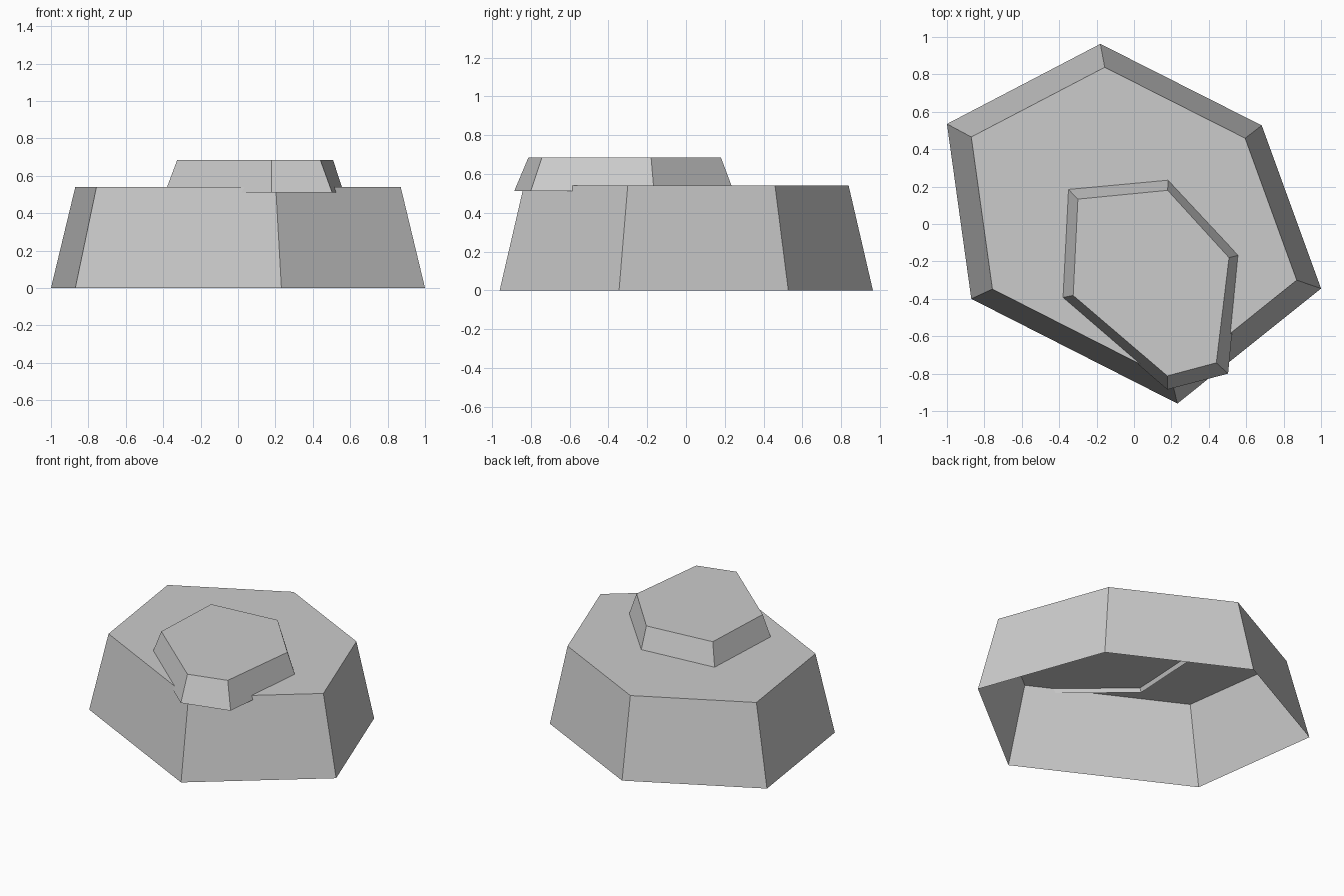
import bpy
import bmesh

default_cube = bpy.data.objects.get("Cube")
if default_cube:
    bpy.data.objects.remove(default_cube, do_unlink=True)

# One stone grey for both slabs
grey = bpy.data.materials.new("stone grey")
grey.use_nodes = True
colour = (0.6, 0.6, 0.6, 1)
grey.diffuse_color = colour
grey.node_tree.nodes["Principled BSDF"].inputs["Base Color"].default_value = colour


def open_slab(name, lower, upper, z_low, z_high):
    """Tapered slab with a flat cap and no underside; outlines run clockwise."""
    bm = bmesh.new()
    low = [bm.verts.new((x, y, z_low)) for x, y in lower]
    high = [bm.verts.new((x, y, z_high)) for x, y in upper]
    count = len(low)
    for i in range(count):
        j = (i + 1) % count
        bm.faces.new((low[j], low[i], high[i], high[j]))
    bm.faces.new(high[::-1])
    mesh = bpy.data.meshes.new(name)
    bm.to_mesh(mesh)
    bm.free()
    mesh.materials.append(grey)
    obj = bpy.data.objects.new(name, mesh)
    bpy.context.collection.objects.link(obj)
    return obj


# Wide base stone, evenly tapered
base = [(-1, 0.535), (-0.18, 0.963), (0.683, 0.527),
        (1, -0.345), (0.232, -0.96), (-0.87, -0.40)]
open_slab("base_stone", base, [(x * 0.87, y * 0.87) for x, y in base], 0, 0.54)

# Small cap stone, overhanging the front edge of the base
cap_low = [(-0.36, 0.195), (0.182, 0.245), (0.565, -0.165),
           (0.503, -0.80), (0.178, -0.885), (-0.39, -0.395)]
cap_high = [(-0.30, 0.133), (0.18, 0.18), (0.508, -0.18),
            (0.44, -0.742), (0.178, -0.812), (-0.325, -0.382)]
open_slab("cap_stone", cap_low, cap_high, 0.512, 0.685)
